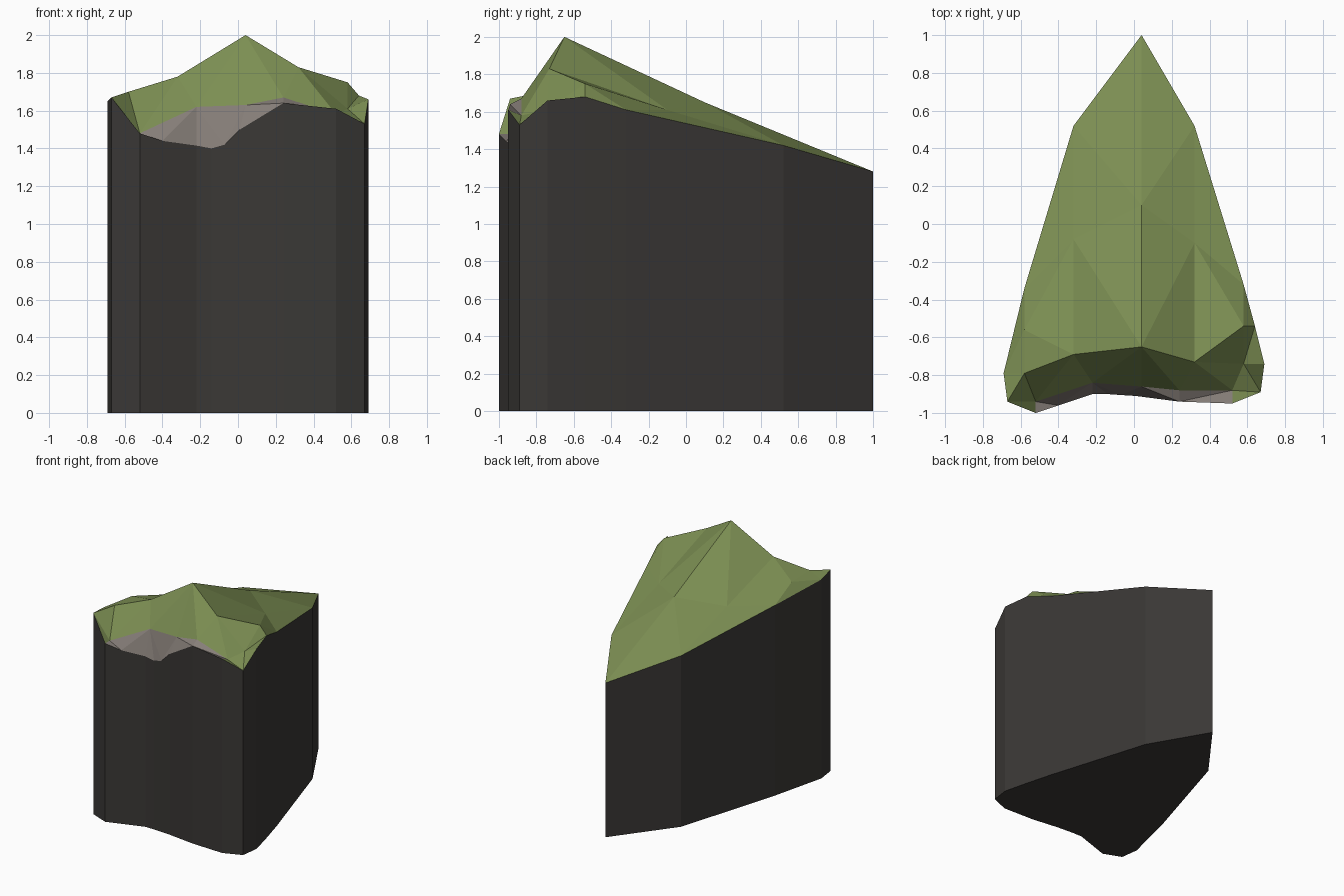
import bpy
from mathutils import Vector
from mathutils.geometry import delaunay_2d_cdt

if "Cube" in bpy.data.objects:
    bpy.data.objects.remove(bpy.data.objects["Cube"])


def make_object(name, verts, faces, colour):
    mesh = bpy.data.meshes.new(name)
    mesh.from_pydata(verts, [], faces)
    mesh.update()
    mat = bpy.data.materials.new(name + "_material")
    mat.diffuse_color = (*colour, 1)
    mat.use_nodes = True
    mat.node_tree.nodes["Principled BSDF"].inputs["Base Color"].default_value = mat.diffuse_color
    mesh.materials.append(mat)
    obj = bpy.data.objects.new(name, mesh)
    bpy.context.collection.objects.link(obj)
    return obj


def triangulate(name, border, inner, creases, colour):
    """Flat-faced terrain inside a border, keeping the given crease lines."""
    pts = border + [p for p in inner if p not in border]
    edges = [(pts.index(a), pts.index(b))
             for line in creases for a, b in zip(line, line[1:])]
    flat = [Vector(p[:2]) for p in pts]
    out, _, faces, orig, _, _ = delaunay_2d_cdt(
        flat, edges, [list(range(len(border)))], 1, 1e-5)
    verts = [pts[o[0]] if o else (v.x, v.y, 1.6) for v, o in zip(out, orig)]
    return make_object(name, verts, faces, colour)


# Rim of the block: front edge left to right, then the sides round the back tip
front_rim = [(-.52, -1, 1.48), (-.4, -.96, 1.44), (-.22, -.9, 1.415),
             (-.14, -.90, 1.40), (-.07, -.905, 1.42), (.01, -.91, 1.5),
             (.24, -.94, 1.64), (.52, -.95, 1.61)]
side_rim = [(.67, -.89, 1.53), (.69, -.74, 1.66), (.64, -.54, 1.68),
            (.58, -.32, 1.61), (.32, .52, 1.42), (.04, 1, 1.28),
            (-.32, .52, 1.42), (-.58, -.34, 1.58), (-.69, -.79, 1.65),
            (-.67, -.94, 1.67)]
rim = front_rim + side_rim

# Rows of the hill: foot above the ledge, ridge, and back break
foot = [(-.52, -.94, 1.48), (-.22, -.84, 1.62), (.04, -.86, 1.63),
        (.24, -.88, 1.67), (.52, -.88, 1.58)]
ridge = [(-.58, -.79, 1.70), (-.32, -.69, 1.78), (.04, -.65, 2),
         (.32, -.73, 1.83), (.58, -.54, 1.75)]
back = [(-.58, -.56, 1.69), (-.32, -.08, 1.60), (.04, .10, 1.65),
        (.32, -.10, 1.61), ridge[4]]
shoulder = (.58, -.74, 1.61)

# Dark rock walls and base
n = len(rim)
wall_verts = rim + [(x, y, 0) for x, y, z in rim]
wall_faces = [(i, n + i, n + (i + 1) % n, (i + 1) % n) for i in range(n)]
wall_faces.append(list(range(2 * n - 1, n - 1, -1)))
make_object("rock_walls", wall_verts, wall_faces, (.042, .039, .036))

# Bare stone ledge along the front
triangulate("stone_ledge", front_rim + foot[::-1], [], [], (.24, .21, .19))

# Grassy hill on top
columns = [[ridge[i], back[i]] for i in range(4)]
back_columns = [[back[1], side_rim[6]], [back[2], side_rim[5]],
                [back[3], side_rim[4]], [back[0], side_rim[7]],
                [back[4], side_rim[3]]]
slope = [[foot[0], ridge[0]], [foot[1], ridge[1]], [foot[2], ridge[2]],
         [foot[3], ridge[3]], [ridge[4], shoulder, foot[4]]]
border = [front_rim[0]] + foot + [front_rim[-1]] + side_rim
triangulate("grass_top", border, ridge + back[:4] + [shoulder],
            [ridge, back] + columns + back_columns + slope, (.20, .27, .085))
